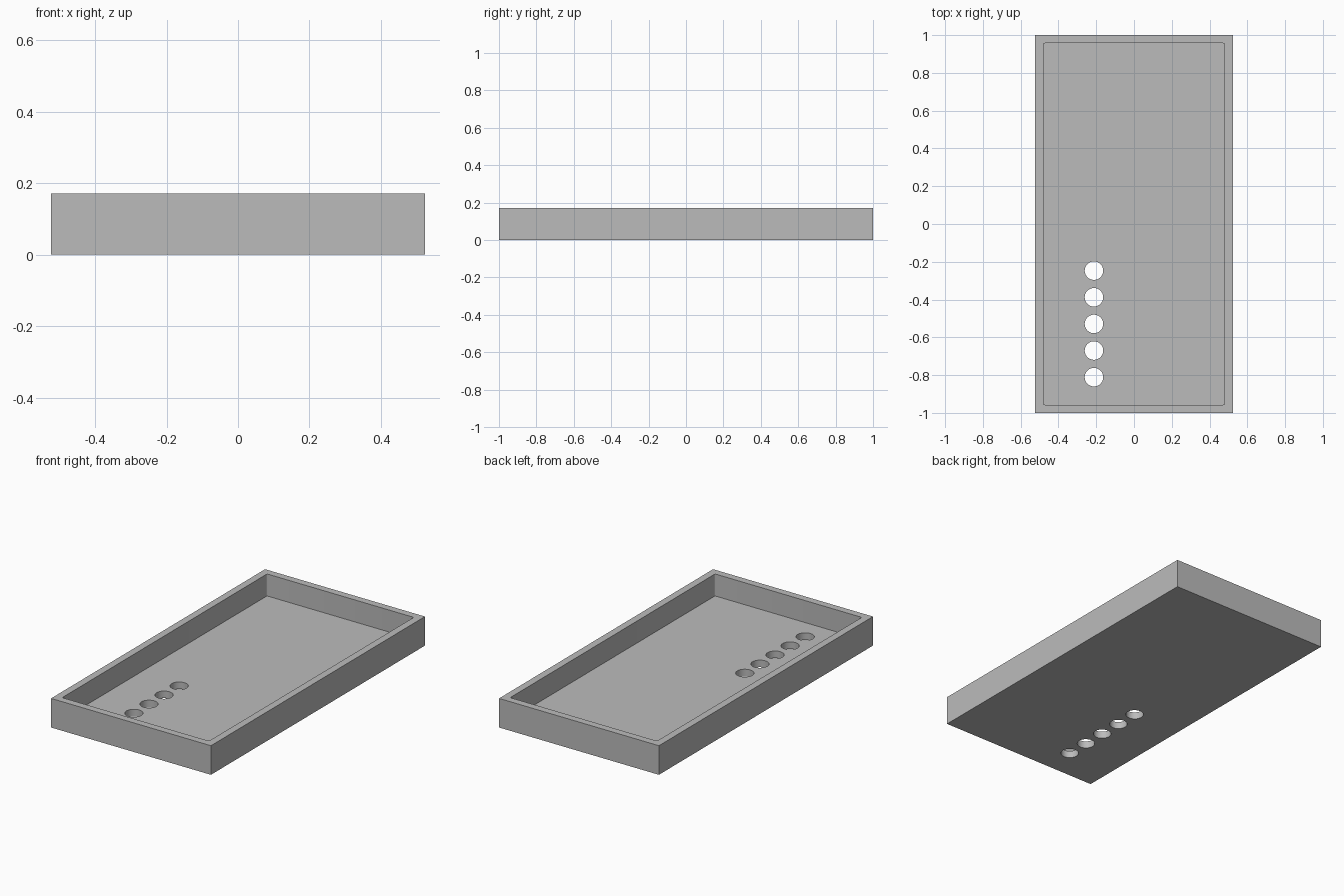
import bpy
import bmesh
from mathutils import Matrix, Vector

cube = bpy.data.objects.get("Cube")
if cube:
    bpy.data.objects.remove(cube, do_unlink=True)

WIDTH, LENGTH, HEIGHT = 1.046, 2.0, 0.172
WALL, FLOOR = 0.043, 0.042
HOLE_X, HOLE_Y, HOLE_STEP, HOLE_RADIUS = -0.212, -0.247, 0.141, 0.049

grey = bpy.data.materials.new("plain grey")
grey.use_nodes = True
colour = (0.5, 0.5, 0.5, 1)
grey.diffuse_color = colour
grey.node_tree.nodes["Principled BSDF"].inputs["Base Color"].default_value = colour


def make_object(name, bm):
    mesh = bpy.data.meshes.new(name)
    bm.to_mesh(mesh)
    bm.free()
    mesh.materials.append(grey)
    obj = bpy.data.objects.new(name, mesh)
    bpy.context.collection.objects.link(obj)
    return obj


def box(name, size, bottom, corner=0):
    bm = bmesh.new()
    place = Matrix.Translation((0, 0, bottom + size[2] / 2)) @ Matrix.Diagonal(Vector((*size, 1)))
    bmesh.ops.create_cube(bm, size=1, matrix=place)
    if corner:
        upright = [e for e in bm.edges
                   if abs(e.verts[0].co.z - e.verts[1].co.z) > size[2] / 2]
        bmesh.ops.bevel(bm, geom=upright, offset=corner, segments=4,
                        profile=0.5, affect='EDGES')
    return make_object(name, bm)


# Solid block and the pocket that hollows it
tray = box("tray", (WIDTH, LENGTH, HEIGHT), 0)
pocket = box("pocket_cutter", (WIDTH - 2 * WALL, LENGTH - 2 * WALL, HEIGHT), FLOOR, 0.008)

# Row of round holes through the floor
bm = bmesh.new()
for i in range(5):
    bmesh.ops.create_cone(bm, cap_ends=True, segments=48, depth=0.2,
                          radius1=HOLE_RADIUS, radius2=HOLE_RADIUS,
                          matrix=Matrix.Translation((HOLE_X, HOLE_Y - i * HOLE_STEP, FLOOR / 2)))
holes = make_object("hole_cutter", bm)

# Cut the tray, then discard the cutters
bpy.ops.object.select_all(action='DESELECT')
bpy.context.view_layer.objects.active = tray
tray.select_set(True)
for cutter in (pocket, holes):
    cutter.hide_render = True
    mod = tray.modifiers.new(cutter.name, 'BOOLEAN')
    mod.operation = 'DIFFERENCE'
    mod.solver = 'EXACT'
    mod.object = cutter
    bpy.ops.object.modifier_apply(modifier=mod.name)
    bpy.data.objects.remove(cutter, do_unlink=True)

bpy.ops.object.shade_smooth_by_angle()
